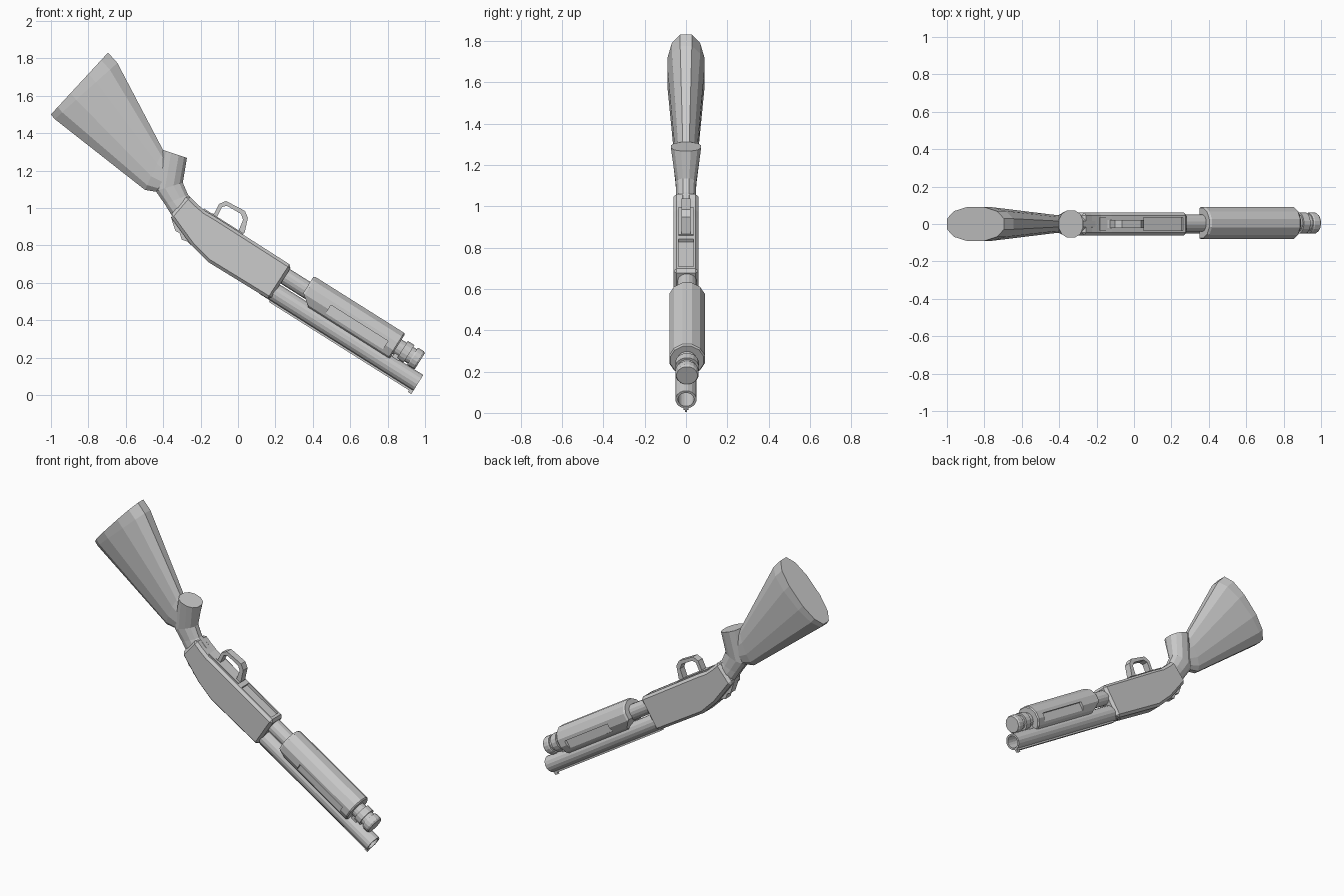
import bpy, bmesh, math
from mathutils import Vector

if "Cube" in bpy.data.objects:
    bpy.data.objects.remove(bpy.data.objects["Cube"])

DX, DZ = 0.846, -0.533          # barrel direction in the x-z plane


def G(a, p):
    """Barrel frame: a along the bore, p downwards across it -> world (x, z)."""
    return (0.406 + a * DX + p * DZ, 0.636 + a * DZ - p * DX)


def finish(name, bm):
    bmesh.ops.recalc_face_normals(bm, faces=bm.faces)
    me = bpy.data.meshes.new(name)
    bm.to_mesh(me)
    bm.free()
    ob = bpy.data.objects.new(name, me)
    bpy.context.collection.objects.link(ob)
    return ob


def loft(name, rings, n=12, e=1.0, y=0.0):
    """Rings are (end A, end B, half width in y); sections are flat-topped n-gons."""
    bm = bmesh.new()
    k = math.cos(math.pi / n) ** e

    def sp(t):
        return math.copysign(abs(t) ** e, t) / k

    prev = None
    for i, (A, B, w) in enumerate(rings):
        c = Vector((A[0] + B[0], 0, A[1] + B[1])) / 2
        h = Vector((B[0] - A[0], 0, B[1] - A[1])) / 2
        cur = []
        for j in range(n):
            t = 2 * math.pi * (j + 0.5) / n
            cur.append(bm.verts.new(c + h * sp(math.cos(t)) + Vector((0, y + w * sp(math.sin(t)), 0))))
        if prev:
            for j in range(n):
                bm.faces.new((prev[j], prev[(j + 1) % n], cur[(j + 1) % n], cur[j]))
        if i in (0, len(rings) - 1):
            bm.faces.new(cur)
        prev = cur
    return finish(name, bm)


def lathe(name, p, prof, n=16, y=0.0):
    return loft(name, [(G(a, p - r), G(a, p + r), r) for a, r in prof], n, 1.0, y)


def extrude(name, pts, y0, y1, bevel=0.0):
    bm = bmesh.new()
    f = bm.faces.new([bm.verts.new((x, y0, z)) for x, z in pts])
    new = bmesh.ops.extrude_face_region(bm, geom=[f])["geom"]
    bmesh.ops.translate(bm, vec=(0, y1 - y0, 0), verts=[v for v in new if isinstance(v, bmesh.types.BMVert)])
    ob = finish(name, bm)
    if bevel:
        m = ob.modifiers.new("chamfer", "BEVEL")
        m.width, m.segments, m.angle_limit = bevel, 1, math.radians(60)
    return ob


def gbox(name, a0, a1, p0, p1, y0, y1):
    return extrude(name, [G(a0, p0), G(a1, p0), G(a1, p1), G(a0, p1)], y0, y1)


def cut(ob, cutter):
    m = ob.modifiers.new("cut", "BOOLEAN")
    m.operation, m.object, m.solver = "DIFFERENCE", cutter, "EXACT"
    cutter.hide_render = True
    cutter.display_type = "WIRE"


# Shoulder stock, flaring to the butt
loft("stock", [((-1.0, 1.5), (-0.695, 1.83), 0.09),
               ((-0.98, 1.475), (-0.645, 1.775), 0.09),
               ((-0.497, 1.096), (-0.401, 1.31), 0.05),
               ((-0.43, 1.085), (-0.35, 1.24), 0.045)], 12, 0.88)

# Pistol grip, from its end cap down into the receiver
loft("grip", [((-0.401, 1.31), (-0.273, 1.267), 0.073),
              ((-0.44, 1.09), (-0.295, 1.135), 0.05),
              ((-0.392, 1.021), (-0.267, 1.07), 0.047),
              ((-0.33, 0.92), (-0.18, 0.985), 0.052)], 12, 0.88)

# Receiver with loading port
receiver = extrude("receiver", [(-0.364, 0.957), (-0.31, 0.882), (-0.251, 0.802), (-0.16, 0.711),
                                (0.171, 0.508), (0.289, 0.69), (-0.118, 0.95), (-0.176, 0.984),
                                (-0.225, 1.027), (-0.267, 1.07)], -0.061, 0.061, 0.016)
cut(receiver, gbox("port_cutter", -0.41, -0.16, -0.02, 0.032, -0.036, 0.036))

# Stepped safety on the receiver tang
extrude("safety", [(-0.36, 0.955), (-0.335, 0.877), (-0.312, 0.866), (-0.30, 0.83),
                   (-0.27, 0.82), (-0.251, 0.80), (-0.25, 0.86)], -0.025, 0.025)

# Trigger guard and its base plate
extrude("trigger_guard", [(-0.18, 0.98), (-0.128, 0.968), (-0.102, 1.021), (-0.064, 1.037),
                          (0.037, 0.984), (0.053, 0.947), (0.035, 0.865), (0.0, 0.87),
                          (0.027, 0.936), (0.016, 0.968), (-0.059, 1.011), (-0.086, 1.005),
                          (-0.118, 0.94), (-0.16, 0.95)], -0.022, 0.022)
gbox("guard_plate", -0.69, -0.44, 0.008, 0.04, -0.036, 0.036)

# Barrel with open bore, rib and bead
lathe("barrel", 0.186, [(-0.2, 0.05), (0.777, 0.05), (0.777, 0.038), (0.55, 0.038)])
gbox("barrel_rib", -0.13, 0.775, 0.232, 0.246, -0.012, 0.012)
gbox("bead_sight", 0.755, 0.777, 0.232, 0.257, -0.006, 0.006)

# Magazine tube, cap and barrel clamp
lathe("magazine_tube", 0.083, [(-0.2, 0.046), (0.625, 0.046)], y=0.005)
lathe("magazine_cap", 0.083, [(0.61, 0.057), (0.652, 0.057), (0.652, 0.045), (0.674, 0.045),
                              (0.674, 0.052), (0.682, 0.056), (0.712, 0.056), (0.722, 0.05)], y=0.005)
gbox("barrel_clamp", 0.585, 0.625, 0.08, 0.19, -0.025, 0.03)

# Sliding fore-end with side grooves and a chamfered rear underside
fore_end = lathe("fore_end", 0.086, [(0, 0.08), (0.012, 0.086), (0.57, 0.086), (0.578, 0.08)], 12, 0.005)
for side, y0, y1 in (("left", -0.13, -0.064), ("right", 0.074, 0.13)):
    cut(fore_end, gbox("groove_cutter_" + side, 0.16, 0.52, 0.083, 0.135, y0, y1))
cut(fore_end, extrude("rear_cutter", [G(-0.03, 0.09), G(0, 0.107), G(0.06, 0.153), G(0.09, 0.2),
                                      G(-0.03, 0.2)], -0.15, 0.15))
